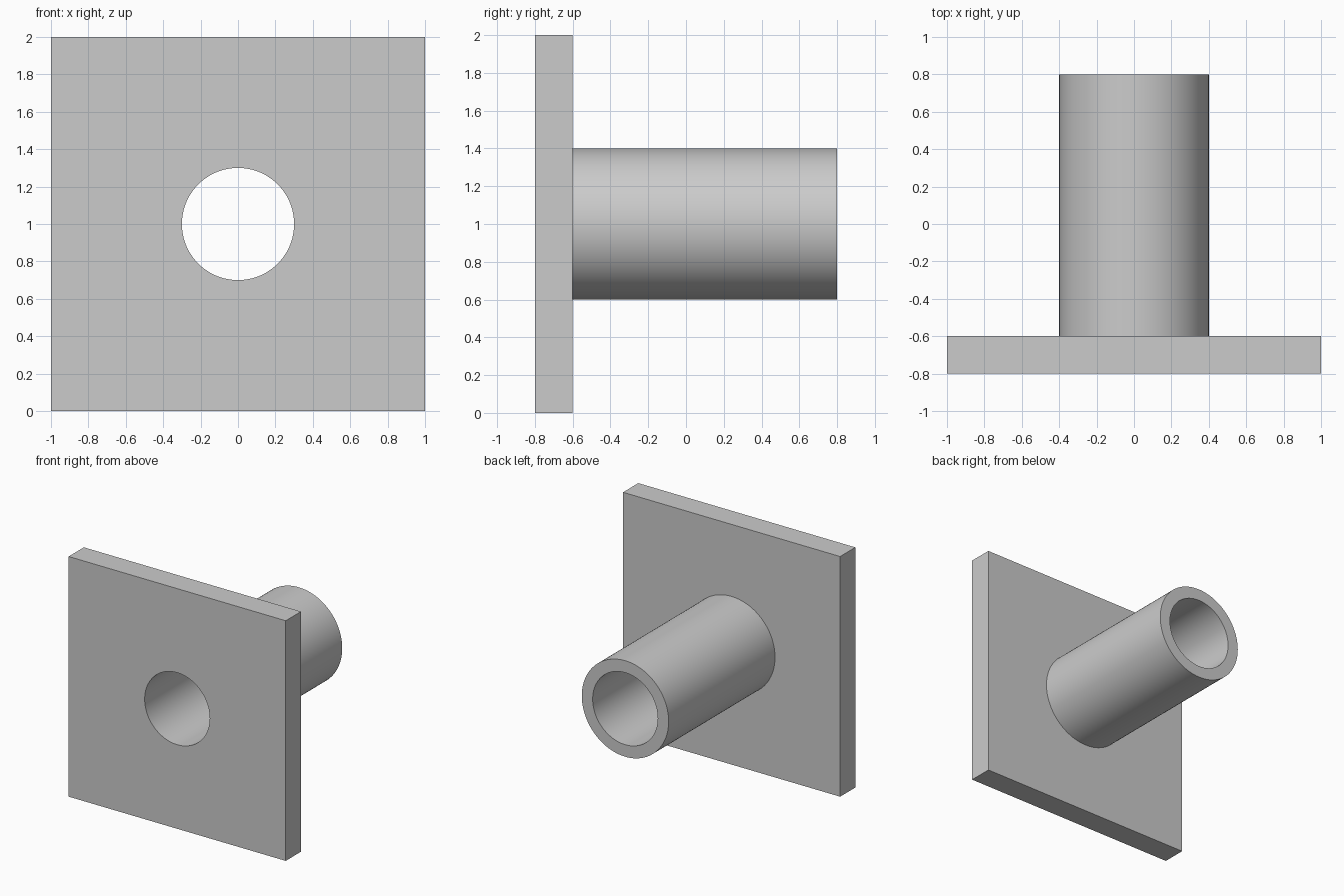
import bpy
import bmesh
from math import cos, sin, tau

cube = bpy.data.objects.get("Cube")
if cube:
    bpy.data.objects.remove(cube, do_unlink=True)

SEGMENTS = 96  # divisible by 8, so the square outline gets true corners
CENTRE_Z = 1.0
HALF_PLATE, OUTER, BORE = 1.0, 0.4, 0.3
FRONT, PLATE_BACK, END = -0.8, -0.6, 0.8

grey = bpy.data.materials.new("plain grey")
grey.use_nodes = True
colour = (0.6, 0.6, 0.6, 1)
grey.diffuse_color = colour
grey.node_tree.nodes["Principled BSDF"].inputs["Base Color"].default_value = colour


def outline(bm, size, y, square=False):
    """Ring of vertices around the bore axis, round or square."""
    ring = []
    for i in range(SEGMENTS):
        a = tau * i / SEGMENTS
        c, s = cos(a), sin(a)
        r = size / max(abs(c), abs(s)) if square else size
        ring.append(bm.verts.new((r * c, y, CENTRE_Z + r * s)))
    return ring


# One closed skin: bore, plate front, plate rim, plate back, tube wall, tube end
bm = bmesh.new()
rings = [
    outline(bm, BORE, FRONT),
    outline(bm, HALF_PLATE, FRONT, square=True),
    outline(bm, HALF_PLATE, PLATE_BACK, square=True),
    outline(bm, OUTER, PLATE_BACK),
    outline(bm, OUTER, END),
    outline(bm, BORE, END),
]
for a, b in zip(rings, rings[1:] + rings[:1]):
    for i in range(SEGMENTS):
        j = (i + 1) % SEGMENTS
        bm.faces.new((a[i], a[j], b[j], b[i]))
bmesh.ops.recalc_face_normals(bm, faces=bm.faces)

mesh = bpy.data.meshes.new("flanged_tube")
bm.to_mesh(mesh)
bm.free()
mesh.materials.append(grey)
tube = bpy.data.objects.new("flanged_tube", mesh)
bpy.context.collection.objects.link(tube)

# Smooth round walls, crisp edges
bpy.ops.object.select_all(action="DESELECT")
tube.select_set(True)
bpy.context.view_layer.objects.active = tube
bpy.ops.object.shade_smooth_by_angle(angle=0.52)
